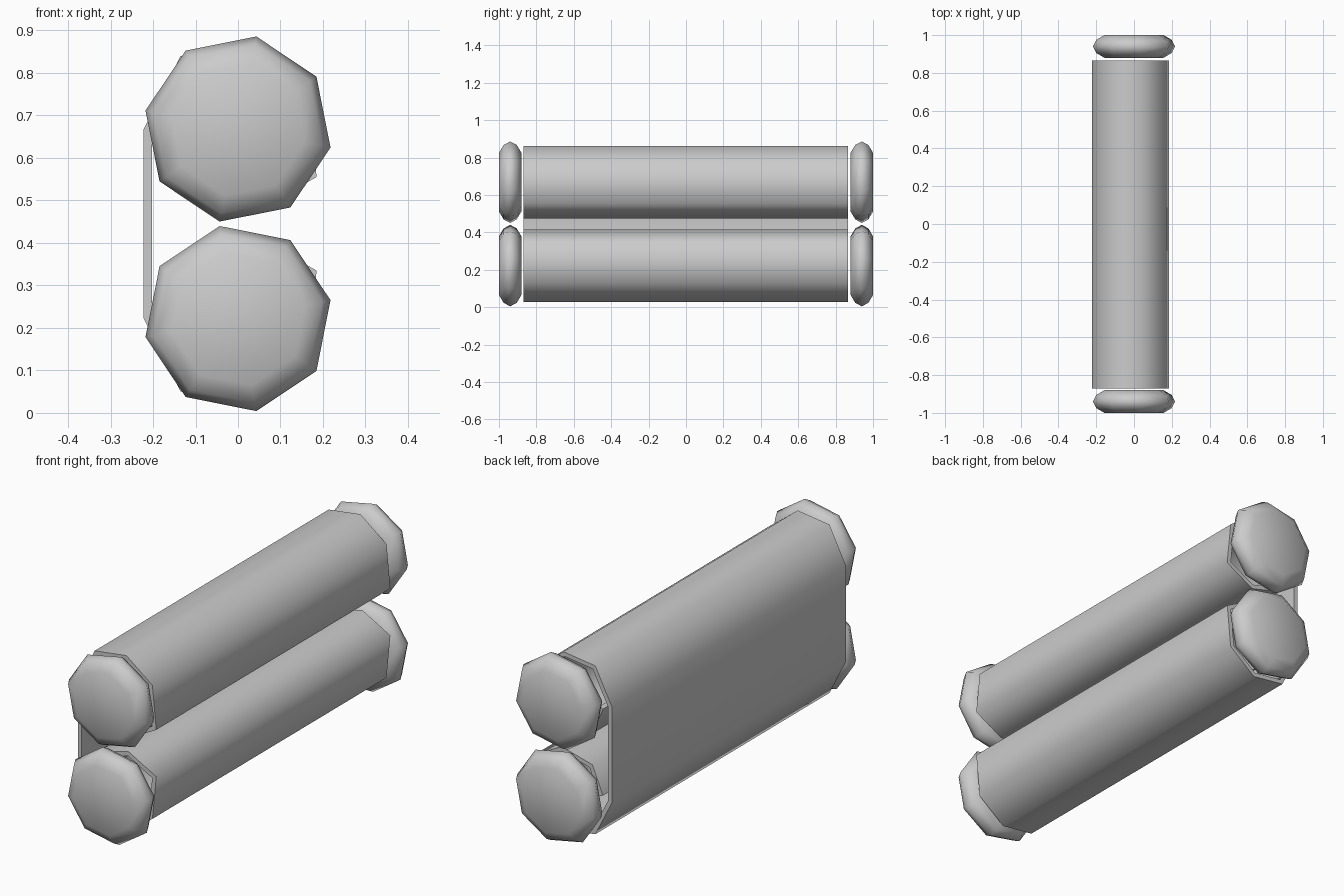
import bpy, bmesh, math

if "Cube" in bpy.data.objects:
    bpy.data.objects.remove(bpy.data.objects["Cube"])

MID = 0.445      # mirror height between the two rolls
ROLL_Z = 0.668   # axis of the upper roll


def make_object(name, bm):
    bmesh.ops.recalc_face_normals(bm, faces=bm.faces)
    for f in bm.faces:
        f.smooth = True
    me = bpy.data.meshes.new(name)
    bm.to_mesh(me)
    bm.free()
    ob = bpy.data.objects.new(name, me)
    bpy.context.collection.objects.link(ob)
    return ob


# Roller end knobs: eight-sided, rounded discs
KNOB = [(-0.06, 0.16), (-0.035, 0.203), (0, 0.222), (0.035, 0.203), (0.06, 0.16)]


def knob(name, y, z, turn):
    bm = bmesh.new()
    rings = []
    for dy, r in KNOB:
        rings.append([bm.verts.new((r * math.cos(turn + k * math.pi / 4), y + dy,
                                    z + r * math.sin(turn + k * math.pi / 4)))
                      for k in range(8)])
    for a, b in zip(rings, rings[1:]):
        for k in range(8):
            bm.faces.new((a[k], a[(k + 1) % 8], b[(k + 1) % 8], b[k]))
    bm.faces.new(rings[0])
    bm.faces.new(rings[-1])
    make_object(name, bm)


tilt = math.radians(11.25)
for side, y in (("front", -0.94), ("back", 0.94)):
    knob("upper_knob_" + side, y, ROLL_Z, -tilt)
    knob("lower_knob_" + side, y, 2 * MID - ROLL_Z, tilt)

# Parchment: one strip curled round both rollers, flat across the left side
curl = [(-0.222, 0.0), (-0.135, 0.172), (0.03, 0.194), (0.165, 0.09),
        (0.185, -0.113), (0.04, -0.193), (-0.12, -0.15), (-0.175, -0.02)]
upper = [(x, ROLL_Z + dz) for x, dz in curl]
lower = [(x, 2 * MID - z) for x, z in upper]
path = lower[::-1] + upper


def inset(pts, d):
    """Offset the open path to its right side (towards the roll axes)."""
    out = []
    for i, (x, z) in enumerate(pts):
        n = []
        for a, b in ((i - 1, i), (i, i + 1)):
            if a >= 0 and b < len(pts):
                dx, dz = pts[b][0] - pts[a][0], pts[b][1] - pts[a][1]
                l = math.hypot(dx, dz)
                n.append((dz / l, -dx / l))
        mx, mz = sum(v[0] for v in n), sum(v[1] for v in n)
        l = math.hypot(mx, mz)
        mx, mz = mx / l, mz / l
        s = d / (mx * n[0][0] + mz * n[0][1])
        out.append((x + mx * s, z + mz * s))
    return out


outline = path + inset(path, 0.02)[::-1]
bm = bmesh.new()
ends = [[bm.verts.new((x, y, z)) for x, z in outline] for y in (-0.87, 0.865)]
n = len(outline)
for i in range(n):
    j = (i + 1) % n
    bm.faces.new((ends[0][i], ends[0][j], ends[1][j], ends[1][i]))
for e in ends:
    for i in range(len(path) - 1):
        bm.faces.new((e[i], e[i + 1], e[n - 2 - i], e[n - 1 - i]))
sheet = make_object("parchment", bm)
bpy.context.view_layer.objects.active = sheet
sheet.select_set(True)
bpy.ops.object.shade_smooth_by_angle(angle=math.radians(75))
